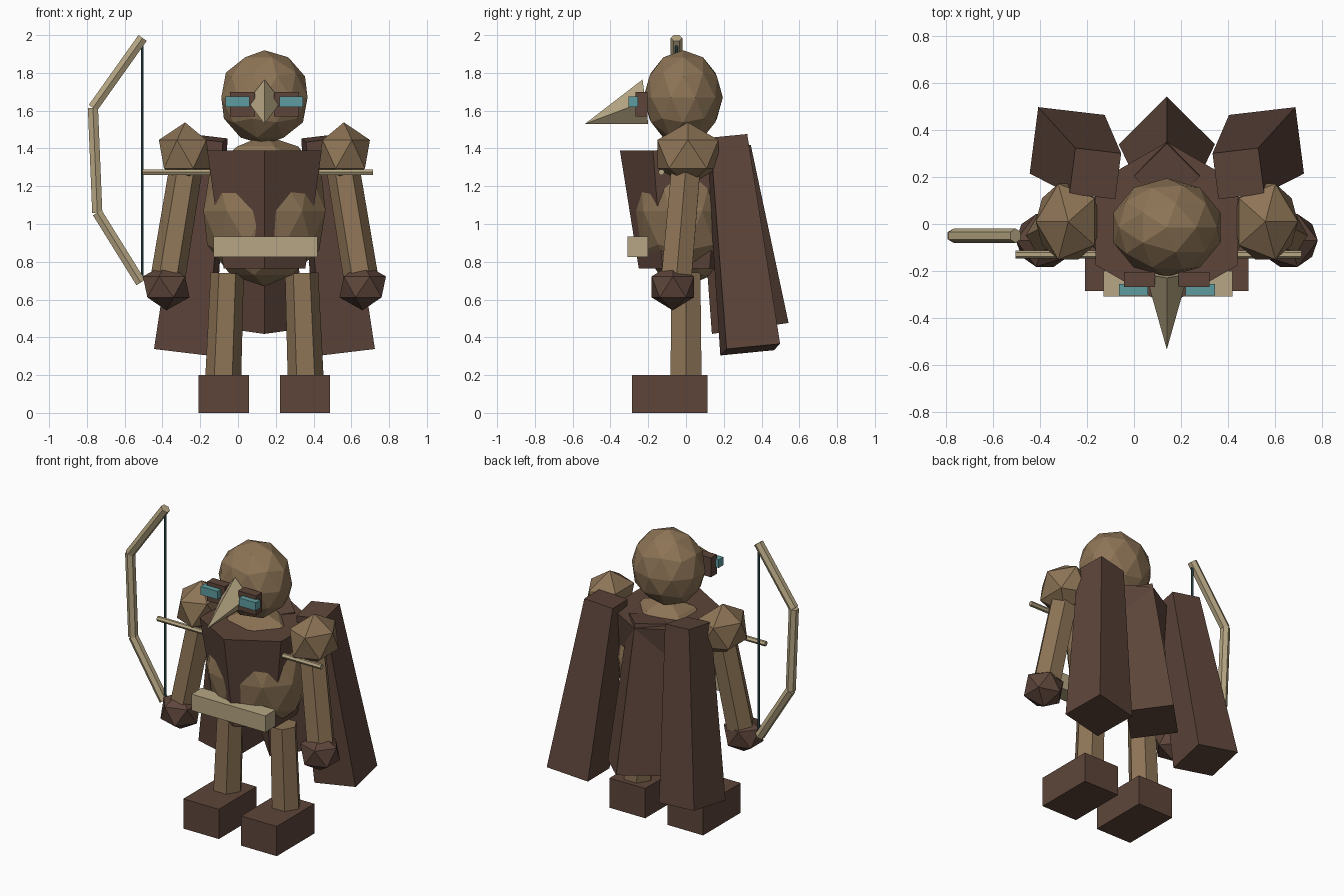
import bpy, bmesh, math
from mathutils import Vector, Matrix

if "Cube" in bpy.data.objects:
    bpy.data.objects.remove(bpy.data.objects["Cube"])

CX = 0.14  # centre line of the figure


def material(name, rgb):
    lin = [((c / 255 + 0.055) / 1.055) ** 2.4 for c in rgb]
    m = bpy.data.materials.new(name)
    m.diffuse_color = (*lin, 1)
    m.use_nodes = True
    m.node_tree.nodes["Principled BSDF"].inputs["Base Color"].default_value = m.diffuse_color
    return m


TAN = material("tan", (141, 116, 86))
BROWN = material("dark_brown", (93, 69, 58))
BONE = material("pale_bone", (182, 166, 131))
TEAL = material("teal", (95, 156, 160))
SLATE = material("slate", (47, 76, 78))


def finish(name, bm, mat):
    bmesh.ops.recalc_face_normals(bm, faces=bm.faces)
    me = bpy.data.meshes.new(name)
    bm.to_mesh(me)
    bm.free()
    me.materials.append(mat)
    ob = bpy.data.objects.new(name, me)
    bpy.context.collection.objects.link(ob)
    return ob


def ball(name, centre, radii, level, mat, flip=1):
    bm = bmesh.new()
    bmesh.ops.create_icosphere(bm, subdivisions=level, radius=1)
    for v in bm.verts:
        v.co = Vector((v.co.x * radii[0] * flip, v.co.y * radii[1], v.co.z * radii[2])) + Vector(centre)
    return finish(name, bm, mat)


def box(name, lo, hi, mat):
    bm = bmesh.new()
    bmesh.ops.create_cube(bm, size=1)
    for v in bm.verts:
        v.co = Vector([(a + b) / 2 + c * (b - a) for a, b, c in zip(lo, hi, v.co)])
    return finish(name, bm, mat)


def rod(name, start, end, r1, r2, sides, mat, spin=0):
    """Tapered prism from start (radius r1) to end (radius r2)."""
    a, b = Vector(start), Vector(end)
    axis = b - a
    bm = bmesh.new()
    bmesh.ops.create_cone(bm, cap_ends=True, segments=sides, radius1=r1, radius2=r2, depth=axis.length)
    rot = Vector((0, 0, 1)).rotation_difference(axis).to_matrix().to_4x4()
    bm.transform(Matrix.Translation((a + b) / 2) @ rot @ Matrix.Rotation(math.radians(spin), 4, 'Z'))
    return finish(name, bm, mat)


# Head, body and vest
ball("head", (CX, -0.015, 1.67), (0.24, 0.21, 0.25), 2, TAN)
ball("body", (CX, 0, 1.07), (0.34, 0.28, 0.4), 2, TAN)
rod("vest", (CX, 0, 0.765), (CX, 0, 1.39), 0.25, 0.35, 6, BROWN)
box("belt", (-0.13, -0.31, 0.825), (0.42, -0.2, 0.935), BONE)

# Beak
bm = bmesh.new()
for p in [(0, -0.23, 1.765), (0, -0.2, 1.53), (-0.09, -0.215, 1.65), (0.09, -0.215, 1.65), (0, -0.535, 1.53)]:
    bm.verts.new((CX + p[0], p[1], p[2]))
bmesh.ops.convex_hull(bm, input=bm.verts)
finish("beak", bm, BONE)

# Paired parts
for side, s in (("left", -1), ("right", 1)):
    def at(dx, y, z):
        return (CX + s * dx, y, z)

    def pair_box(name, x1, x2, y, z, mat):
        xs = sorted((CX + s * x1, CX + s * x2))
        box(side + name, (xs[0], y[0], z[0]), (xs[1], y[1], z[1]), mat)

    pair_box("_eye_socket", 0.05, 0.182, (-0.268, -0.205), (1.57, 1.7), BROWN)
    pair_box("_eye_lens", 0.08, 0.205, (-0.305, -0.255), (1.62, 1.675), TEAL)
    pair_box("_foot", 0.083, 0.348, (-0.285, 0.115), (0, 0.2), BROWN)
    rod(side + "_leg", at(0.218, 0, 0.19), at(0.197, 0, 0.74), 0.095, 0.088, 6, TAN, 30)
    ball(side + "_shoulder", at(0.42, 0.01, 1.37), (0.155, 0.19, 0.168), 1, TAN, s)
    rod(side + "_arm", at(0.51, -0.05, 0.72), at(0.415, 0, 1.3), 0.092, 0.088, 6, TAN, 30)
    ball(side + "_fist", at(0.52, -0.07, 0.667), (0.138, 0.132, 0.124), 1, BROWN, s)
    rod(side + "_cape_panel", at(0.425, 0.34, 0.335), at(0.305, 0.215, 1.455),
        0.203, 0.14, 4, BROWN, 45 + s * 7)

# Middle cape panel
rod("middle_cape_panel", (CX, 0.34, 0.447), (CX, 0.204, 1.4), 0.205, 0.14, 4, BROWN)

# Bow, string and arrow
bow = [(-0.505, 1.985), (-0.768, 1.615), (-0.745, 1.06), (-0.515, 0.69)]
for i, (p, q) in enumerate(zip(bow, bow[1:])):
    rod("bow_limb_%d" % (i + 1), (p[0], -0.05, p[1]), (q[0], -0.05, q[1]), 0.031, 0.031, 6, BONE)
rod("bow_string", (-0.507, -0.05, 0.7), (-0.507, -0.05, 1.96), 0.008, 0.008, 6, SLATE)
rod("arrow", (-0.505, -0.13, 1.275), (0.715, -0.13, 1.275), 0.017, 0.017, 6, BONE)
